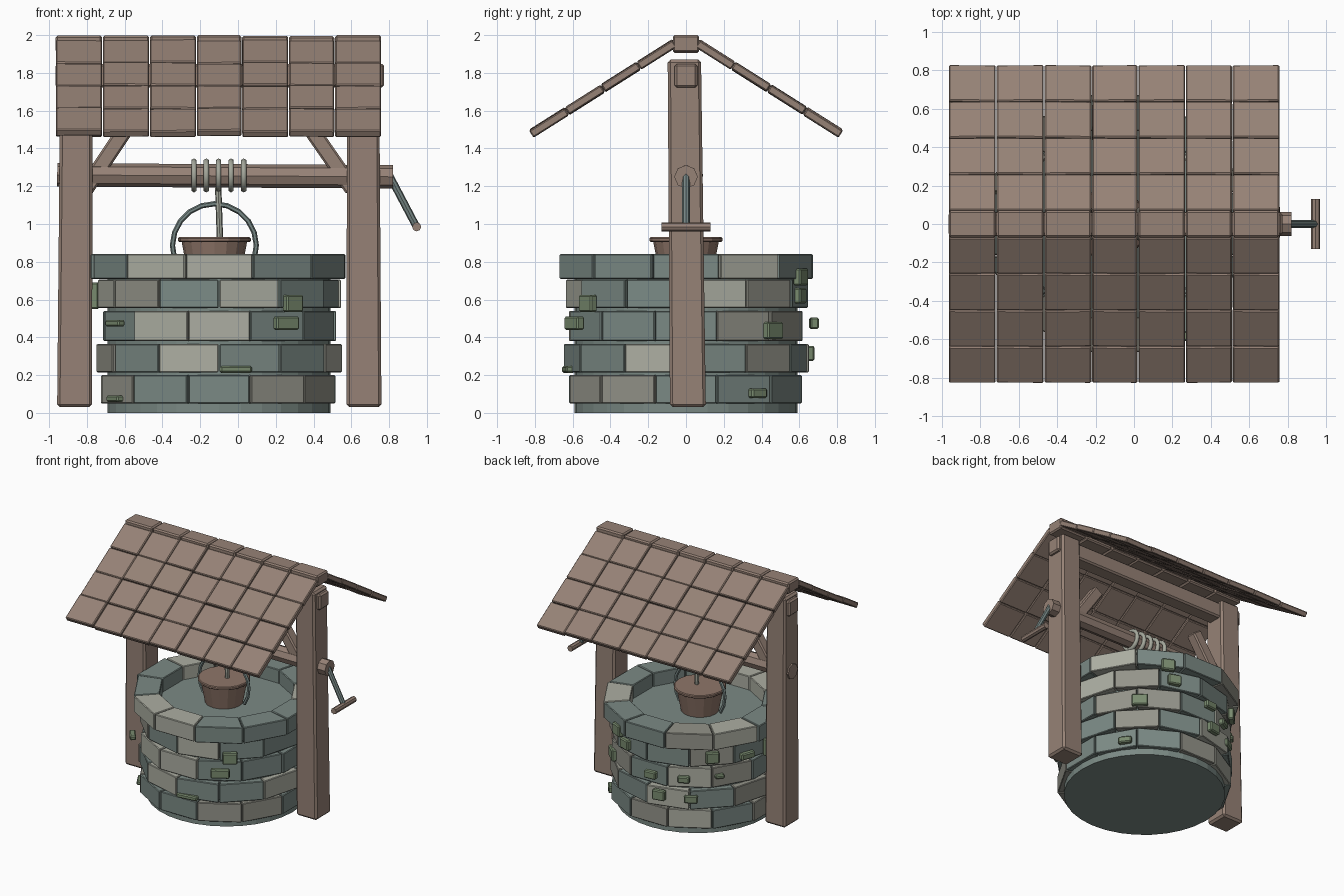
import bpy, bmesh, math, random
from mathutils import Vector, Matrix

if "Cube" in bpy.data.objects:
    bpy.data.objects.remove(bpy.data.objects["Cube"])

random.seed(4)
CX = -0.10  # centre of the stone ring


def material(name, r, g, b):
    m = bpy.data.materials.new(name)
    lin = [((c / 255 + 0.055) / 1.055) ** 2.4 for c in (r, g, b)]
    m.diffuse_color = (*lin, 1)
    m.use_nodes = True
    m.node_tree.nodes["Principled BSDF"].inputs["Base Color"].default_value = m.diffuse_color
    return m


WOOD = material("wood", 150, 130, 118)
BUCKET = material("bucket_wood", 143, 118, 105)
TEAL = material("teal_stone", 123, 138, 133)
GREY = material("grey_stone", 148, 148, 138)
LIGHT = material("light_stone", 172, 174, 162)
MOSS = material("mossy_stone", 120, 138, 110)
METAL = material("dull_metal", 118, 134, 132)
ROPE = material("rope", 165, 168, 156)


def finish(name, bm, mats, bevel=0, smooth=False):
    bmesh.ops.recalc_face_normals(bm, faces=bm.faces)
    me = bpy.data.meshes.new(name)
    bm.to_mesh(me)
    bm.free()
    for m in mats if isinstance(mats, list) else [mats]:
        me.materials.append(m)
    ob = bpy.data.objects.new(name, me)
    bpy.context.collection.objects.link(ob)
    if smooth:
        for p in me.polygons:
            p.use_smooth = True
    if bevel:
        mod = ob.modifiers.new("bevel", 'BEVEL')
        mod.width, mod.segments = bevel, 1
    return ob


def add_box(bm, centre, size, rot=Matrix.Identity(4)):
    mat = Matrix.Translation(centre) @ rot @ Matrix.Diagonal((*size, 1))
    return bmesh.ops.create_cube(bm, size=1, matrix=mat)['verts']


def add_rod(bm, a, b, radius, sides=8, radius2=None):
    a, b = Vector(a), Vector(b)
    rot = (b - a).to_track_quat('Z', 'Y').to_matrix().to_4x4()
    bmesh.ops.create_cone(bm, cap_ends=True, segments=sides, radius1=radius,
                          radius2=radius2 or radius, depth=(b - a).length,
                          matrix=Matrix.Translation((a + b) / 2) @ rot)


def rod(name, a, b, radius, mat, sides=8):
    bm = bmesh.new()
    add_rod(bm, a, b, radius, sides)
    return finish(name, bm, mat)


def add_tube(bm, pts, radius, sides=6, closed=False):
    """Sweep a round section along a path lying in a plane."""
    n = len(pts)
    normal = (pts[1] - pts[0]).cross(pts[2] - pts[1]).normalized()
    rings = []
    for i, p in enumerate(pts):
        a = pts[(i - 1) % n] if closed or i else p
        b = pts[(i + 1) % n] if closed or i < n - 1 else p
        side = (b - a).normalized().cross(normal)
        rings.append([bm.verts.new(p + radius * (math.cos(t) * side + math.sin(t) * normal))
                      for t in (math.tau * k / sides for k in range(sides))])
    for i in range(n if closed else n - 1):
        r, s = rings[i], rings[(i + 1) % n]
        for k in range(sides):
            j = (k + 1) % sides
            bm.faces.new((r[k], r[j], s[j], s[k]))
    if not closed:
        bm.faces.new(rings[0])
        bm.faces.new(rings[-1])


# solid core of the well, its top forms the inner floor
bm = bmesh.new()
add_rod(bm, (CX, 0, 0), (CX, 0, 0.73), 0.59, 32)
finish("well_core", bm, TEAL)

# courses of wedge stones: bottom, top, outer radius, inner radius, half-step, colours
COURSES = [
    (0.05, 0.20, 0.64, 0.50, 0, "TTTGLTGGTTGG"),
    (0.215, 0.365, 0.645, 0.50, 1, "TGTLTGGTLTTL"),
    (0.38, 0.54, 0.635, 0.50, 0, "TGGTLGTTLLTT"),
    (0.555, 0.705, 0.64, 0.50, 1, "LGTTGTLGTLTT"),
    (0.71, 0.84, 0.695, 0.50, 0, "TLTTGLTTLLTT"),
]
for i, (z0, z1, ro, ri, half, cols) in enumerate(COURSES):
    bm = bmesh.new()
    for k, c in enumerate(cols):
        mid = math.radians(30 * k + 15 * half)
        push = random.uniform(-0.008, 0.008)
        v = []
        for z in (z0, z1):
            for r, s in ((ri, -1), (ro + push, -1), (ro + push, 1), (ri, 1)):
                a = mid + s * math.radians(14.7)
                v.append(bm.verts.new((CX + r * math.cos(a), r * math.sin(a), z)))
        for f in ((0, 1, 2, 3), (4, 5, 6, 7), (0, 1, 5, 4), (1, 2, 6, 5), (2, 3, 7, 6), (3, 0, 4, 7)):
            bm.faces.new([v[q] for q in f]).material_index = "TGL".index(c)
    finish(f"stone_course_{i + 1}", bm, [TEAL, GREY, LIGHT], 0.005)

# small mossy stones: angle, radius, height, width, tallness
CHIPS = [
    (-53, .65, .58, .11, .09), (-59, .69, .475, .14, .07), (-82, .63, .23, .17, .035),
    (-150, .635, .075, .12, .035), (-143, .69, .475, .12, .035), (177, .66, .62, .08, .14),
    (180, .70, .24, .06, .05), (47, .63, .435, .12, .09), (37, .63, .105, .10, .05),
    (65, .67, .72, .10, .09), (70, .64, .62, .10, .08), (95, .68, .475, .10, .06),
    (100, .66, .315, .10, .08), (135, .64, .63, .10, .09), (116, .63, .45, .09, .05),
    (140, .63, .47, .07, .03), (121, .64, .30, .10, .06), (160, .64, .60, .12, .05),
]
bm = bmesh.new()
for deg, r, z, w, h in CHIPS:
    a = math.radians(deg)
    add_box(bm, (CX + r * math.cos(a), r * math.sin(a), z), (0.045, w, h), Matrix.Rotation(a, 4, 'Z'))
finish("mossy_stones", bm, MOSS, 0.008)

# posts, slightly narrower and shifted at the top
for name, x0, x1 in (("left_post", -0.865, -0.855), ("right_post", 0.667, 0.662)):
    bm = bmesh.new()
    for v in add_box(bm, (0, 0.01, 0.95), (0.185, 0.19, 1.84)):
        if v.co.z > 1:
            v.co.x = x1 + v.co.x * 0.92
            v.co.y = v.co.y * 0.93 - 0.018
        else:
            v.co.x += x0
    finish(name, bm, WOOD, 0.015)

# beam joining the post tops
bm = bmesh.new()
add_box(bm, (-0.096, 0, 1.785), (1.74, 0.12, 0.125))
finish("top_beam", bm, WOOD, 0.012)

# diagonal braces
for name, a, b in (("left_brace", (-0.81, 1.18), (-0.57, 1.54)), ("right_brace", (0.61, 1.18), (0.36, 1.54))):
    bm = bmesh.new()
    d = Vector((b[0] - a[0], 0, b[1] - a[1]))
    rot = Matrix.Rotation(math.atan2(d.x, d.z), 4, 'Y')
    add_box(bm, ((a[0] + b[0]) / 2, 0, (a[1] + b[1]) / 2), (0.085, 0.085, d.length), rot)
    finish(name, bm, WOOD, 0.01)

# winding axle with its crank
rod("axle", (-0.957, 0, 1.26), (0.82, 0, 1.25), 0.062, WOOD, 8)
rod("crank_arm", (0.80, 0, 1.26), (0.945, 0, 0.985), 0.02, METAL, 8)
rod("crank_grip", (0.946, -0.13, 0.985), (0.946, 0.13, 0.985), 0.024, WOOD, 8)

# rope coils and hanging rope
bm = bmesh.new()
for x in (-0.233, -0.168, -0.103, -0.037, 0.03):
    pts = [Vector((x, 0.074 * math.cos(t), 1.257 + 0.074 * math.sin(t)))
           for t in (math.tau * k / 16 for k in range(16))]
    add_tube(bm, pts, 0.016, 6, True)
finish("rope_coils", bm, ROPE, smooth=True)
rod("hanging_rope", (-0.095, 0, 0.90), (-0.105, 0, 1.20), 0.017, ROPE, 8)

# bucket body, rim and bail
bm = bmesh.new()
add_rod(bm, (-0.125, 0, 0.731), (-0.125, 0, 0.915), 0.14, 16, 0.175)
finish("bucket_body", bm, BUCKET)
bm = bmesh.new()
add_rod(bm, (-0.125, 0, 0.905), (-0.125, 0, 0.93), 0.193, 16)
finish("bucket_rim", bm, BUCKET, 0.006)
bm = bmesh.new()
add_tube(bm, [Vector((-0.125 + 0.222 * math.cos(t), 0, 0.885 + 0.222 * math.sin(t)))
              for t in (math.radians(-35 + 250 * k / 14) for k in range(15))], 0.014)
finish("bucket_bail", bm, METAL)

# roof: four rows of tiles per slope, seven columns
XS = [-0.967, -0.718, -0.468, -0.22, 0.02, 0.268, 0.512, 0.76]
top, low = Vector((0, 0.06, 1.958)), Vector((0, 0.82, 1.478))
slope = low - top
for side, name in ((-1, "front_roof_tiles"), (1, "back_roof_tiles")):
    bm = bmesh.new()
    for row in range(4):
        for x0, x1 in zip(XS, XS[1:]):
            c = top + slope * ((row + 0.5) / 4)
            lift = random.uniform(-0.004, 0.004)
            rot = Matrix.Rotation(side * math.atan2(slope.z, slope.y), 4, 'X')
            tilt = Matrix.Rotation(random.uniform(-0.012, 0.012), 4, 'Y')
            add_box(bm, ((x0 + x1) / 2, side * c.y, c.z + lift),
                    (x1 - x0 - 0.005, slope.length / 4 - 0.003, 0.042), rot @ tilt)
    finish(name, bm, WOOD, 0.006)

# ridge caps
bm = bmesh.new()
for x0, x1 in zip(XS, XS[1:]):
    add_box(bm, ((x0 + x1) / 2, 0, 1.955 + random.uniform(-0.005, 0)), (x1 - x0 - 0.004, 0.14, 0.09))
finish("ridge_caps", bm, WOOD, 0.01)
